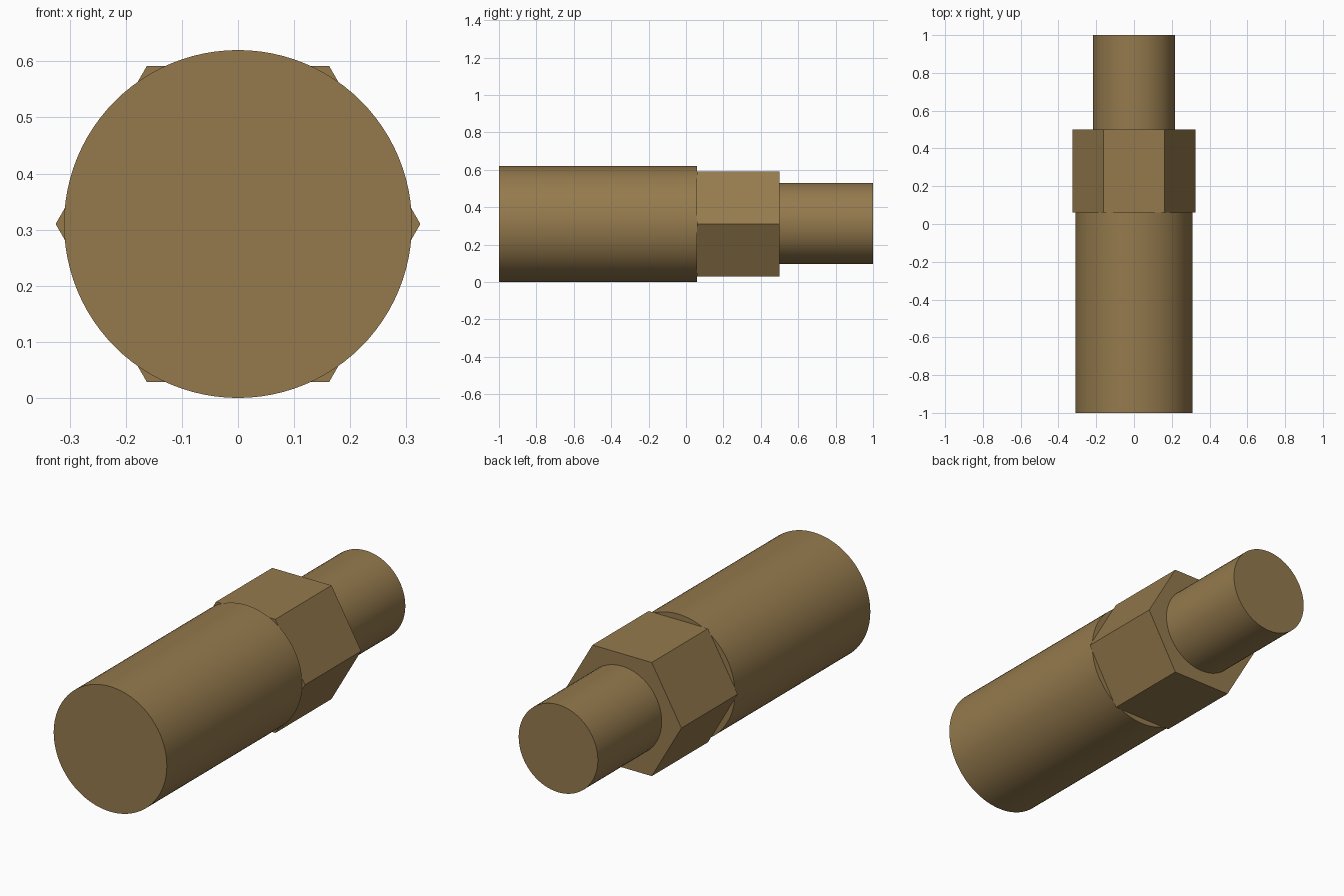
import bpy, math

if "Cube" in bpy.data.objects:
    bpy.data.objects.remove(bpy.data.objects["Cube"])

CENTRE_Z = 0.31

brass = bpy.data.materials.new("brown brass")
brass.diffuse_color = (0.30, 0.195, 0.075, 1)
brass.use_nodes = True
brass.node_tree.nodes["Principled BSDF"].inputs["Base Color"].default_value = brass.diffuse_color


def prism(name, sides, radius, y0, y1, smooth, z=CENTRE_Z):
    """Capped prism lying along the y axis."""
    bpy.ops.mesh.primitive_cylinder_add(
        vertices=sides, radius=radius, depth=y1 - y0,
        location=(0, (y0 + y1) / 2, z), rotation=(math.pi / 2, 0, 0))
    ob = bpy.context.object
    ob.name = name
    # a vertex of the hexagon points sideways
    if sides == 6:
        ob.rotation_euler = (math.pi / 2, math.pi / 6, 0)
    bpy.ops.object.transform_apply(location=False, rotation=True, scale=True)
    ob.data.materials.append(brass)
    if smooth:
        bpy.ops.object.shade_smooth_by_angle(angle=math.radians(30))
    return ob


# Thick round barrel at the front
prism("barrel", 96, 0.31, -1.0, 0.06, True)
# Hexagonal wrench collar in the middle
prism("hex_collar", 6, 0.325, 0.06, 0.5, False)
# Narrow round shank at the back
prism("shank", 64, 0.217, 0.5, 1.0, True, 0.313)
